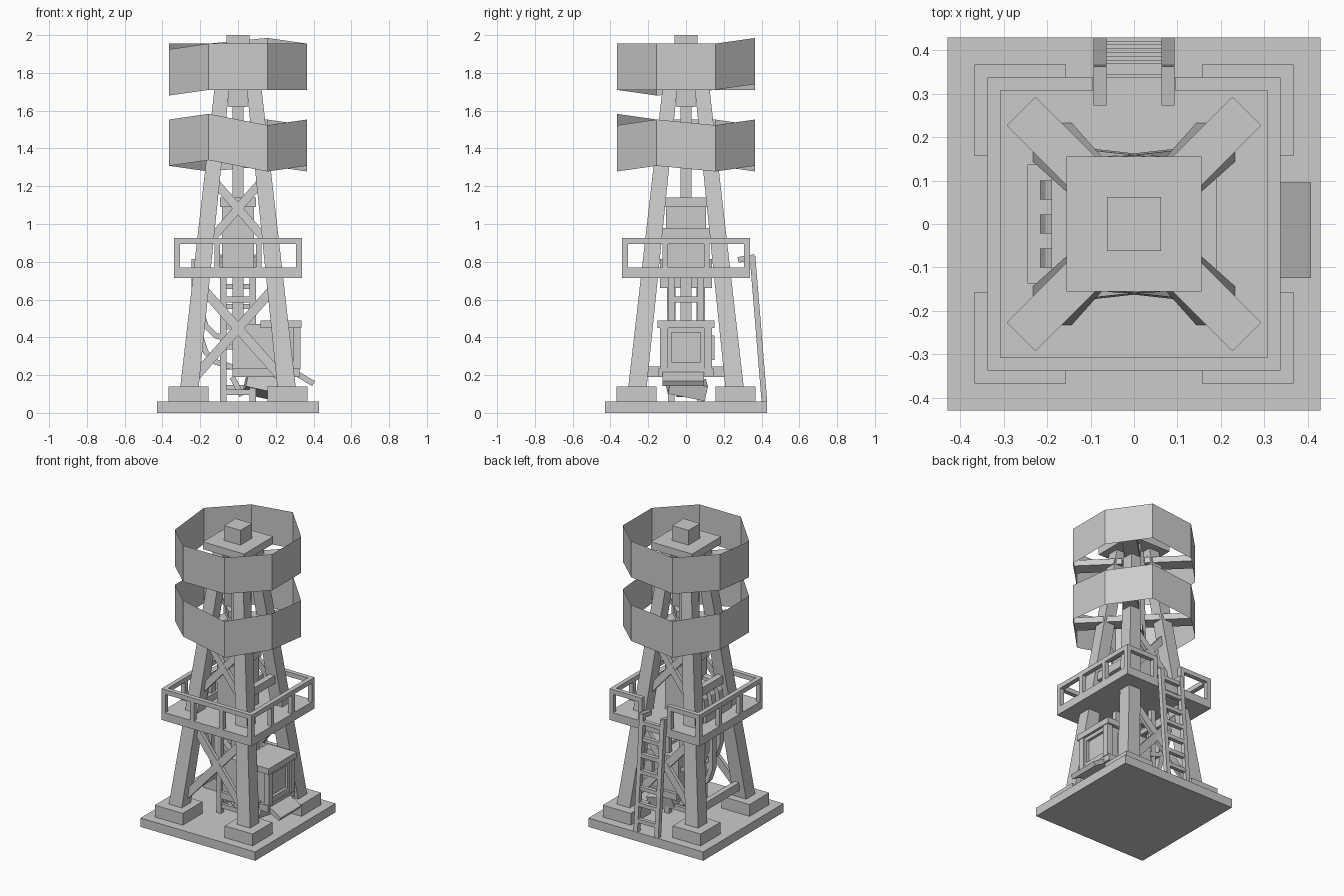
import bpy
from math import pi
from mathutils import Matrix, Vector

cube = bpy.data.objects.get("Cube")
if cube:
    bpy.data.objects.remove(cube, do_unlink=True)

grey = bpy.data.materials.new("plain grey")
grey.use_nodes = True
grey.diffuse_color = (0.6, 0.6, 0.6, 1)
grey.node_tree.nodes["Principled BSDF"].inputs["Base Color"].default_value = grey.diffuse_color

BOX_FACES = [(0, 3, 2, 1), (4, 5, 6, 7), (0, 1, 5, 4), (1, 2, 6, 5), (2, 3, 7, 6), (3, 0, 4, 7)]
CORNERS = [(-1, -1), (1, -1), (1, 1), (-1, 1)]


def mesh(name, verts, faces, turn=0):
    me = bpy.data.meshes.new(name)
    me.from_pydata([tuple(v) for v in verts], [], faces)
    me.transform(Matrix.Rotation(turn * pi / 2, 4, "Z"))
    me.materials.append(grey)
    ob = bpy.data.objects.new(name, me)
    bpy.context.collection.objects.link(ob)
    return ob


def prism(name, low, low_half, high, high_half, turn=0):
    """Upright bar with level square ends, leaning from low to high."""
    verts = [Vector(c) + Vector((h * a, h * b, 0))
             for c, h in ((low, low_half), (high, high_half)) for a, b in CORNERS]
    return mesh(name, verts, BOX_FACES, turn)


def box(name, x, y, z, turn=0):
    verts = [(x[a > 0], y[b > 0], h) for h in z for a, b in CORNERS]
    return mesh(name, verts, BOX_FACES, turn)


def beam(name, p, q, wide, thick, side, turn=0):
    """Straight bar from p to q; side is roughly the direction of its thickness."""
    p, q = Vector(p), Vector(q)
    axis = (q - p).normalized()
    u = Vector(side).cross(axis).normalized()
    v = axis.cross(u)
    verts = [c + u * (a * wide / 2) + v * (b * thick / 2) for c in (p, q) for a, b in CORNERS]
    return mesh(name, verts, BOX_FACES, turn)


# Base, footings and leaning legs
box("base_slab", (-0.43, 0.43), (-0.43, 0.43), (0, 0.06))
for t in range(4):
    box("footing", (0.157, 0.367), (0.157, 0.367), (0.06, 0.14), t)
    prism("leg", (0.263, 0.263, 0.08), 0.049, (0.07, 0.07, 1.86), 0.038, t)

# Crossed braces on the front and back
for t in (0, 2):
    for s in (-1, 1):
        beam("lower_brace", (s * 0.22, -0.235, 0.2), (-s * 0.18, -0.195, 0.65), 0.05, 0.025, (0, 1, 0), t)
        beam("upper_brace", (s * 0.15, -0.165, 0.91), (-s * 0.12, -0.135, 1.22), 0.045, 0.025, (0, 1, 0), t)

# Level tie beams on the two sides
for t in (0, 2):
    box("low_tie_beam", (0.225, 0.26), (-0.22, 0.22), (0.19, 0.245), t)
    box("high_tie_beam", (0.15, 0.19), (-0.14, 0.14), (0.925, 0.98), t)

# Walkway with railing, open at the back for the ladder
box("walkway_floor", (-0.338, 0.338), (-0.338, 0.338), (0.715, 0.77))
for t in range(4):
    box("corner_post", (0.308, 0.338), (-0.338, -0.308), (0.77, 0.926), t)
    for s in (-1, 1):
        box("rail_post", (s * 0.11 - 0.015, s * 0.11 + 0.015), (-0.338, -0.308), (0.77, 0.895), t)
    if t == 2:
        for a, b in ((-0.308, -0.095), (0.095, 0.308)):
            box("back_rail", (a, b), (-0.338, -0.308), (0.895, 0.926), t)
    else:
        box("top_rail", (-0.308, 0.308), (-0.338, -0.308), (0.895, 0.926), t)

# Ladder
for s in (-1, 1):
    x = s * 0.078
    beam("ladder_rail", (x, 0.415, 0.06), (x, 0.352, 0.83), 0.03, 0.03, (0, 1, 0))
    beam("ladder_handle", (x, 0.365, 0.825), (x, 0.275, 0.81), 0.03, 0.03, (0, 0, 1))
for i in range(7):
    f = (i + 0.7) / 7.2
    y, z = 0.415 - 0.063 * f, 0.06 + 0.77 * f
    box("ladder_rung", (-0.07, 0.07), (y - 0.013, y + 0.013), (z - 0.013, z + 0.013))

# Inner frame and central column
for t in range(4):
    box("inner_post", (0.062, 0.095), (0.062, 0.095), (0.06, 0.72), t)
    for z in (0.11, 0.6):
        box("inner_crossbar", (-0.07, 0.07), (-0.09, -0.068), (z - 0.015, z + 0.015), t)
box("centre_column", (-0.03, 0.03), (-0.03, 0.03), (0.4, 1.7))

# Machine housing on the walkway
box("machine_housing", (-0.085, 0.085), (-0.105, 0.105), (0.77, 1.09))
box("housing_cap", (-0.095, 0.095), (-0.115, 0.115), (1.09, 1.14))

# Hopper with a framed recess, and its chute
box("hopper_body", (-0.03, 0.3), (-0.125, 0.125), (0.22, 0.47))
box("hopper_lid", (0.12, 0.335), (-0.15, 0.15), (0.45, 0.49))
box("hopper_sill", (-0.03, 0.325), (-0.145, 0.145), (0.19, 0.235))
box("hopper_latch", (0.15, 0.24), (0.125, 0.15), (0.28, 0.41))
for s in (-1, 1):
    box("hopper_post", (0.29, 0.33), sorted((s * 0.095, s * 0.137)), (0.23, 0.46))
    box("window_side", (0.295, 0.318), sorted((s * 0.078, s * 0.096)), (0.265, 0.45))
for z in (0.235, 0.425):
    box("window_bar", (0.295, 0.318), (-0.096, 0.096), (z, z + 0.035))
beam("chute_lip", (0.29, -0.014, 0.22), (0.4, -0.014, 0.155), 0.22, 0.03, (0, 0, 1))
beam("chute_trough", (0.04, 0, 0.16), (0.22, 0.01, 0.12), 0.2, 0.08, (0, 0.2, 1))
beam("chute_strut", (-0.03, 0, 0.19), (0.02, 0, 0.09), 0.1, 0.03, (1, 0, 0))

# Bent hoses running from the housing down to the hopper
box("hose_collar", (-0.245, -0.17), (-0.137, 0.137), (0.66, 0.815))
for y in (-0.078, 0, 0.078):
    drop = 0.14 if y == 0 else 0
    path = [(-0.08, 0.96), (-0.15, 0.95), (-0.19, 0.9), (-0.2, 0.82), (-0.2, 0.55 - drop),
            (-0.17, 0.46 - drop), (-0.12, 0.41 - drop), (-0.02, 0.38 - drop)]
    offsets = []
    for i in range(len(path)):
        a, b = path[max(i - 1, 0)], path[min(i + 1, len(path) - 1)]
        d = Vector((b[0] - a[0], b[1] - a[1])).normalized()
        offsets.append(Vector((-d.y, d.x)) * 0.015)
    verts = []
    for (x, z), o in zip(path, offsets):
        for a, b in CORNERS:
            verts.append((x + a * o.x, y + b * 0.022, z + a * o.y))
    last = 4 * len(path) - 4
    faces = [(0, 3, 2, 1), tuple(last + k for k in range(4))]
    for i in range(0, last, 4):
        faces += [(i + k, i + (k + 1) % 4, i + 4 + (k + 1) % 4, i + 4 + k) for k in range(4)]
    mesh("hose", verts, faces)

# Top block, plate and cap
box("top_block", (-0.05, 0.05), (-0.05, 0.05), (1.62, 1.86))
box("top_plate", (-0.155, 0.155), (-0.155, 0.155), (1.85, 1.9))
box("top_cap", (-0.062, 0.062), (-0.062, 0.062), (1.9, 2.0))

# Diagonal spokes that carry the shield rings
for z, name in ((1.36, "lower_spoke"), (1.77, "upper_spoke")):
    for a, b in CORNERS:
        beam(name, (a * 0.05, b * 0.05, z), (a * 0.26, b * 0.26, z), 0.094, 0.04, (0, 0, 1))

# Thin eight-sided shield rings with uneven edges
ring = [(0.155, -0.365), (0.365, -0.155), (0.365, 0.155), (0.155, 0.365),
        (-0.155, 0.365), (-0.365, 0.155), (-0.365, -0.155), (-0.155, -0.365)]
for name, z, shifts in (("lower_shield", 1.308, (-1, 0, -1, 0, -1, 0, 0, 1)),
                        ("upper_shield", 1.71, (0, 0, 0, 1, 0, 0, -1, 0))):
    verts = [(x, y, z + 0.03 * s + h) for h in (0, 0.245) for (x, y), s in zip(ring, shifts)]
    mesh(name, verts, [(i, (i + 1) % 8, (i + 1) % 8 + 8, i + 8) for i in range(8)])
